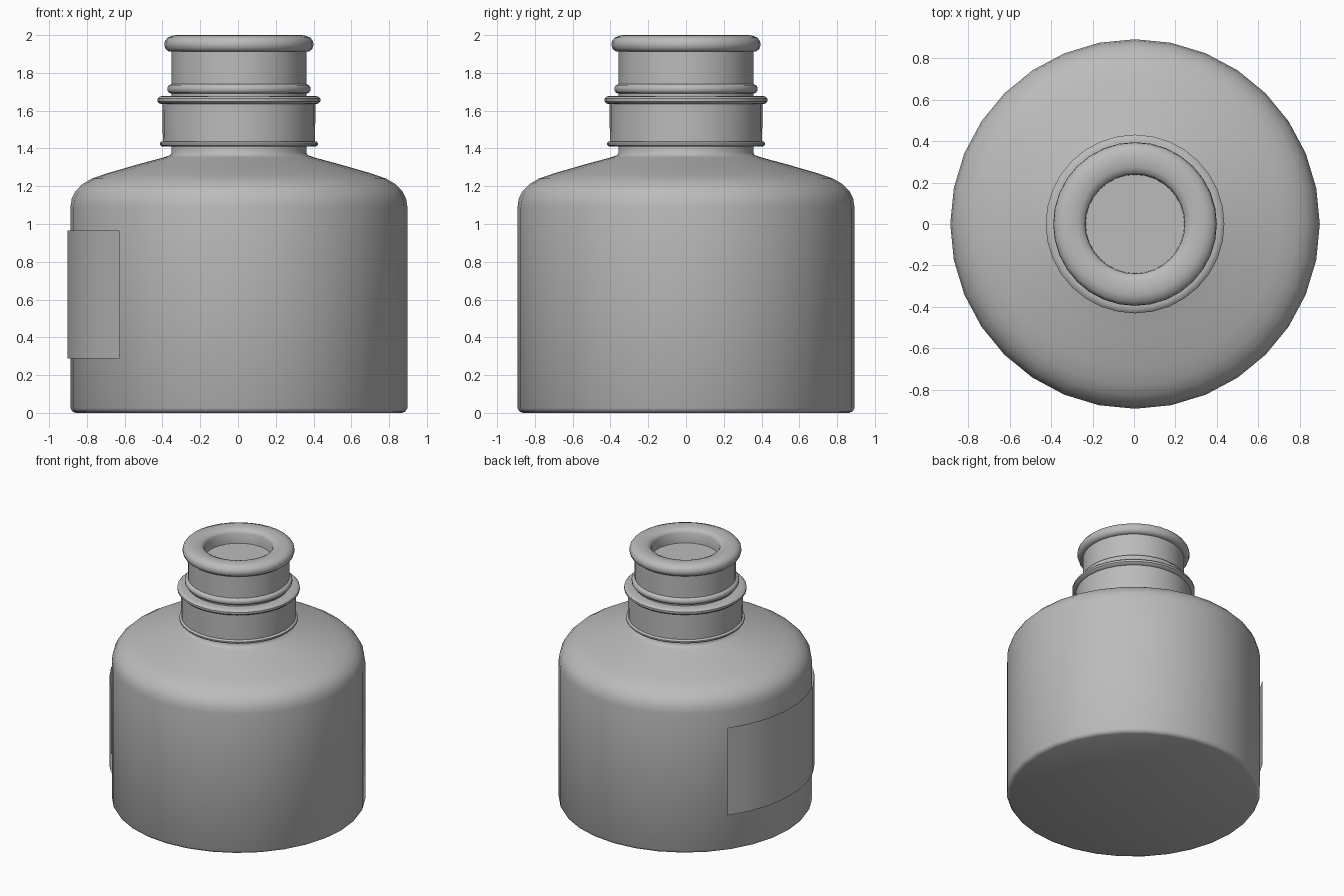
import bpy, bmesh, math

if "Cube" in bpy.data.objects:
    bpy.data.objects.remove(bpy.data.objects["Cube"])

SIDES = 32
CX = 0.005

grey = bpy.data.materials.new("grey")
grey.diffuse_color = (0.5, 0.5, 0.5, 1)
grey.use_nodes = True
grey.node_tree.nodes["Principled BSDF"].inputs["Base Color"].default_value = grey.diffuse_color


def finish(name, bm):
    mesh = bpy.data.meshes.new(name)
    bm.to_mesh(mesh)
    bm.free()
    mesh.materials.append(grey)
    ob = bpy.data.objects.new(name, mesh)
    ob.location.x = CX
    bpy.context.collection.objects.link(ob)
    bpy.ops.object.select_all(action='DESELECT')
    bpy.context.view_layer.objects.active = ob
    ob.select_set(True)
    bpy.ops.object.shade_smooth_by_angle(angle=math.radians(40))
    return ob


def lathe(name, profile):
    """Revolve (radius, height) points, bottom to top, around the z axis."""
    bm = bmesh.new()
    rings = []
    for r, z in profile:
        if r == 0:
            rings.append([bm.verts.new((0, 0, z))] * SIDES)
        else:
            rings.append([bm.verts.new((r * math.cos(2 * math.pi * i / SIDES),
                                        r * math.sin(2 * math.pi * i / SIDES), z))
                          for i in range(SIDES)])
    for a, b in zip(rings, rings[1:]):
        for i in range(SIDES):
            j = (i + 1) % SIDES
            corners = list(dict.fromkeys((a[i], a[j], b[j], b[i])))
            bm.faces.new(corners)
    return finish(name, bm)


def bead(radius, z, half, root):
    """Half-round bead profile that bulges out from the root radius."""
    return [(root + (radius - root) * math.cos(t), z + half * math.sin(t))
            for t in [math.radians(a) for a in (-90, -55, -20, 20, 55, 90)]]


# bottle body with rounded shoulder and short neck
lathe("bottle_body", [
    (0, 0), (0.865, 0), (0.882, 0.008), (0.892, 0.025), (0.892, 1.09),
    (0.885, 1.135), (0.865, 1.175), (0.83, 1.21), (0.78, 1.24),
    (0.70, 1.268), (0.53, 1.317), (0.40, 1.352), (0.365, 1.364),
    (0.357, 1.375), (0.357, 1.41)])

# collar with a thin bead below and a thick bead above
lathe("collar", [(0.34, 1.41)] + bead(0.419, 1.424, 0.014, 0.403)
      + bead(0.433, 1.656, 0.022, 0.405) + [(0.34, 1.678)])

# upper neck with a bead at its foot
lathe("upper_neck", [(0.357, 1.67)] + bead(0.38, 1.715, 0.025, 0.357)
      + [(0.357, 1.915)])

# rounded lip, mouth and the floor inside the mouth
lathe("lip", [
    (0.35, 1.912), (0.372, 1.914), (0.388, 1.926), (0.395, 1.947),
    (0.392, 1.968), (0.378, 1.987), (0.345, 1.999), (0.31, 2.0),
    (0.275, 1.996), (0.25, 1.985), (0.24, 1.968), (0.238, 1.89), (0, 1.89)])

# curved label sheet wrapped around the left side
bm = bmesh.new()
STEPS = 8
cols = []
for i in range(STEPS + 1):
    t = math.radians(144 + 82 * i / STEPS)
    cols.append([bm.verts.new((0.91 * math.cos(t), 0.91 * math.sin(t), z))
                 for z in (0.287, 0.966)])
for a, b in zip(cols, cols[1:]):
    bm.faces.new((a[0], b[0], b[1], a[1]))
finish("label", bm)
